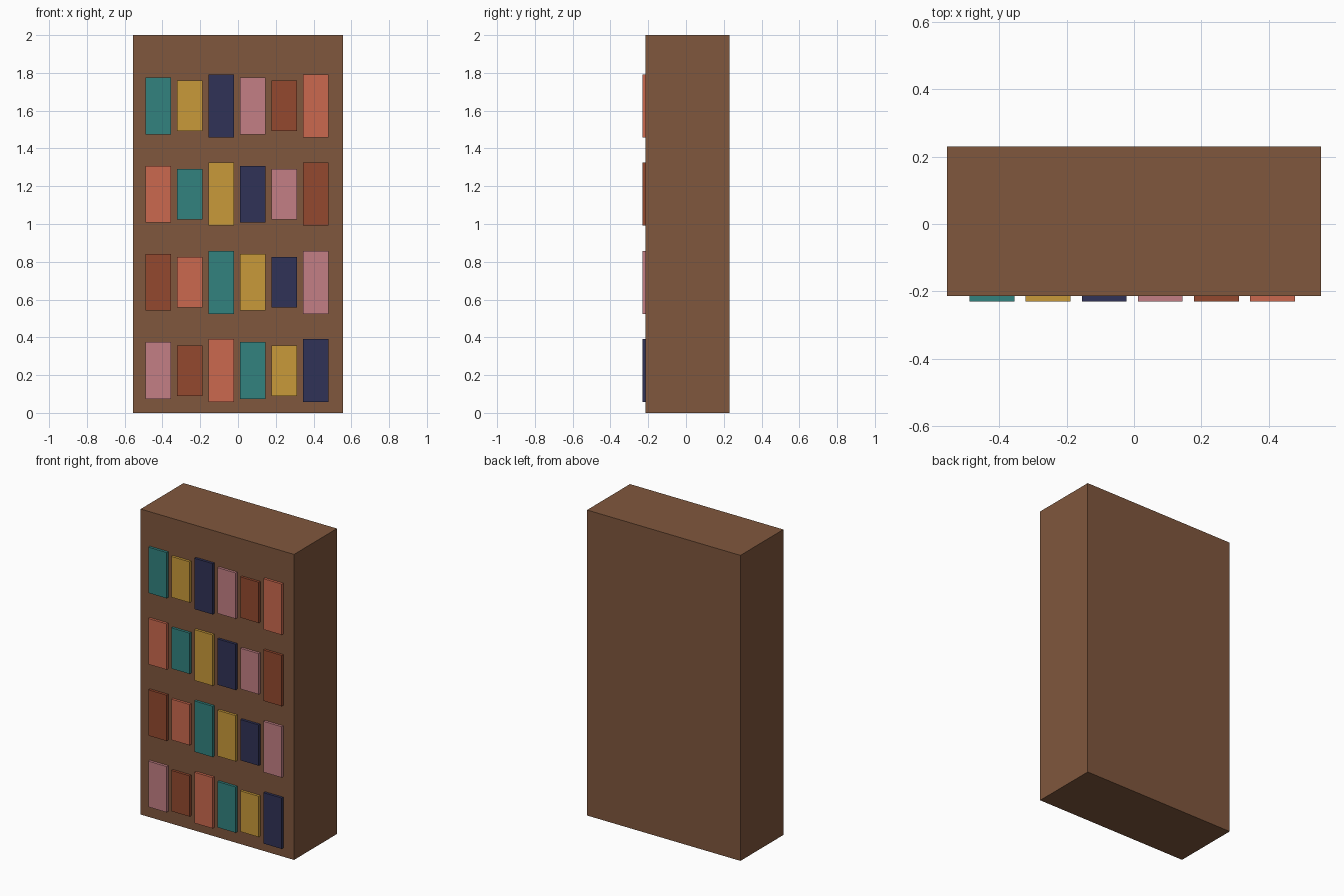
import bpy

if "Cube" in bpy.data.objects:
    bpy.data.objects.remove(bpy.data.objects["Cube"])

def srgb(r, g, b):
    return tuple((c / 255 / 12.92) if c < 11 else ((c / 255 + 0.055) / 1.055) ** 2.4
                 for c in (r, g, b)) + (1.0,)

def material(name, rgb):
    m = bpy.data.materials.new(name)
    m.diffuse_color = srgb(*rgb)
    m.use_nodes = True
    m.node_tree.nodes["Principled BSDF"].inputs["Base Color"].default_value = m.diffuse_color
    return m

def box(name, centre, size, mat):
    bpy.ops.mesh.primitive_cube_add(size=1, location=centre)
    o = bpy.context.object
    o.name = name
    o.scale = size
    bpy.ops.object.transform_apply(location=False, rotation=False, scale=True)
    o.data.materials.append(mat)
    return o

wood = material("wood", (128, 87, 61))
covers = [material(n, c) for n, c in (
    ("teal", (50, 130, 127)), ("gold", (201, 154, 58)), ("navy", (48, 50, 87)),
    ("pink", (195, 127, 133)), ("rust", (148, 73, 47)), ("coral", (203, 105, 79)))]

# solid cabinet body
W, D, H, T = 1.111, 0.444, 2.0, 0.0333
body_y = T / 4
box("cabinet_body", (0, body_y, H / 2), (W, D, H), wood)
front = body_y - D / 2

# four rows of six book blocks, half sunk into the front face
heights = (0.3, 0.267, 0.333)
for row in range(4):
    for i in range(6):
        box(f"book_{row + 1}_{i + 1}",
            (-0.422 + i * 0.1667, front, 0.224 + row * 0.467),
            (0.133, T, heights[i % 3]),
            covers[(i + 3 - row * -1) % 6])
